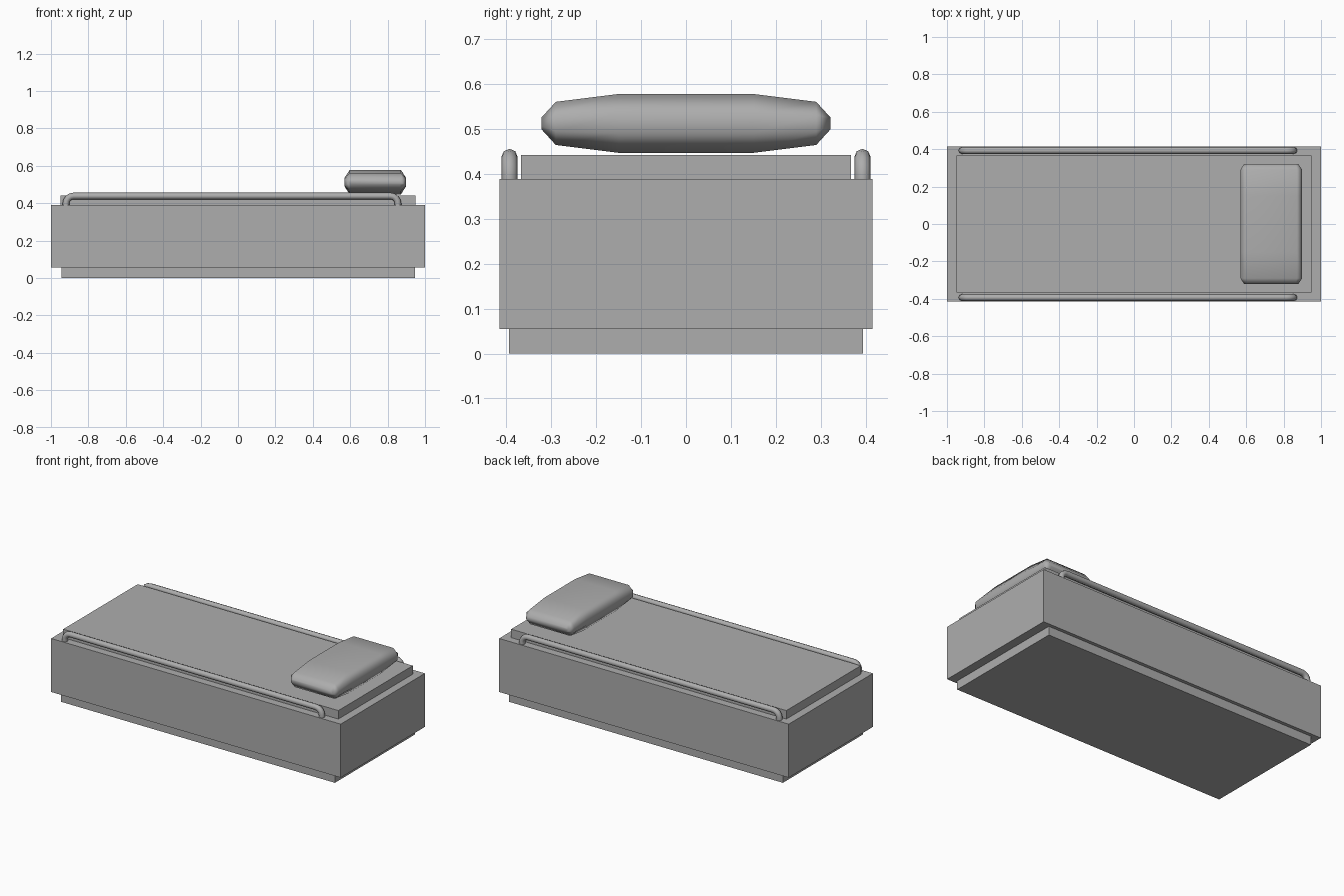
import bpy
import bmesh
import math

cube = bpy.data.objects.get("Cube")
if cube:
    bpy.data.objects.remove(cube, do_unlink=True)

# Single plain grey
grey = bpy.data.materials.new("mid_grey")
grey.use_nodes = True
grey.diffuse_color = (0.42, 0.42, 0.42, 1)
grey.node_tree.nodes["Principled BSDF"].inputs["Base Color"].default_value = grey.diffuse_color


def add_mesh(name, bm, smooth=False):
    bmesh.ops.recalc_face_normals(bm, faces=bm.faces)
    for face in bm.faces:
        face.smooth = smooth
    mesh = bpy.data.meshes.new(name)
    bm.to_mesh(mesh)
    bm.free()
    mesh.materials.append(grey)
    obj = bpy.data.objects.new(name, mesh)
    bpy.context.collection.objects.link(obj)
    return obj


def box(name, half_x, half_y, bottom, top):
    bm = bmesh.new()
    bmesh.ops.create_cube(bm, size=1)
    for v in bm.verts:
        v.co.x *= 2 * half_x
        v.co.y *= 2 * half_y
        v.co.z = top if v.co.z > 0 else bottom
    return add_mesh(name, bm)


# Stacked slabs: recessed plinth, bed frame, mattress
box("plinth", 0.945, 0.394, 0, 0.055)
box("bed_frame", 1, 0.415, 0.055, 0.389)
box("mattress", 0.95, 0.367, 0.389, 0.442)


def side_rail(name, y):
    """Round tube with two bent ends standing on the frame."""
    left, right, foot, height, bend = -0.92, 0.855, 0.385, 0.438, 0.04
    path = [(left, foot)]
    for centre, start in ((left + bend, 180), (right - bend, 90)):
        for step in range(5):
            a = math.radians(start - step * 22.5)
            path.append((centre + bend * math.cos(a), height - bend + bend * math.sin(a)))
    path.append((right, foot))

    curve = bpy.data.curves.new(name, "CURVE")
    curve.dimensions = "3D"
    curve.bevel_depth = 0.018
    curve.bevel_resolution = 2
    curve.use_fill_caps = True
    spline = curve.splines.new("POLY")
    spline.points.add(len(path) - 1)
    for point, (x, z) in zip(spline.points, path):
        point.co = (x, y, z, 1)
    spline.use_smooth = True
    curve.materials.append(grey)
    obj = bpy.data.objects.new(name, curve)
    bpy.context.collection.objects.link(obj)
    bpy.ops.object.select_all(action="DESELECT")
    obj.select_set(True)
    bpy.context.view_layer.objects.active = obj
    bpy.ops.object.convert(target="MESH")


side_rail("right_rail", -0.393)
side_rail("left_rail", 0.393)

# Pillow: chamfered sections lofted along its length
# (y, half width, flat half width, side half height, half height)
half_sections = [
    (0.15, 0.165, 0.137, 0.022, 0.0655),
    (0.29, 0.165, 0.137, 0.018, 0.048),
    (0.322, 0.144, 0.13, 0.006, 0.013),
]
sections = [(-s[0], *s[1:]) for s in reversed(half_sections)] + half_sections
bm = bmesh.new()
rings = []
for y, wide, flat, side, high in sections:
    quarter = [(wide, side), (flat, high)]
    outline = quarter + [(-x, z) for x, z in reversed(quarter)]
    outline += [(-x, -z) for x, z in outline]
    rings.append([bm.verts.new((0.734, y, 0.5125)) for _ in outline])
    for vert, (x, z) in zip(rings[-1], outline):
        vert.co.x += x
        vert.co.z += z
for a, b in zip(rings, rings[1:]):
    for i in range(len(a)):
        j = (i + 1) % len(a)
        bm.faces.new((a[i], a[j], b[j], b[i]))
bm.faces.new(rings[0])
bm.faces.new(rings[-1])
pillow = add_mesh("pillow", bm, smooth=True)
pillow.modifiers.new("even_shading", "WEIGHTED_NORMAL")
